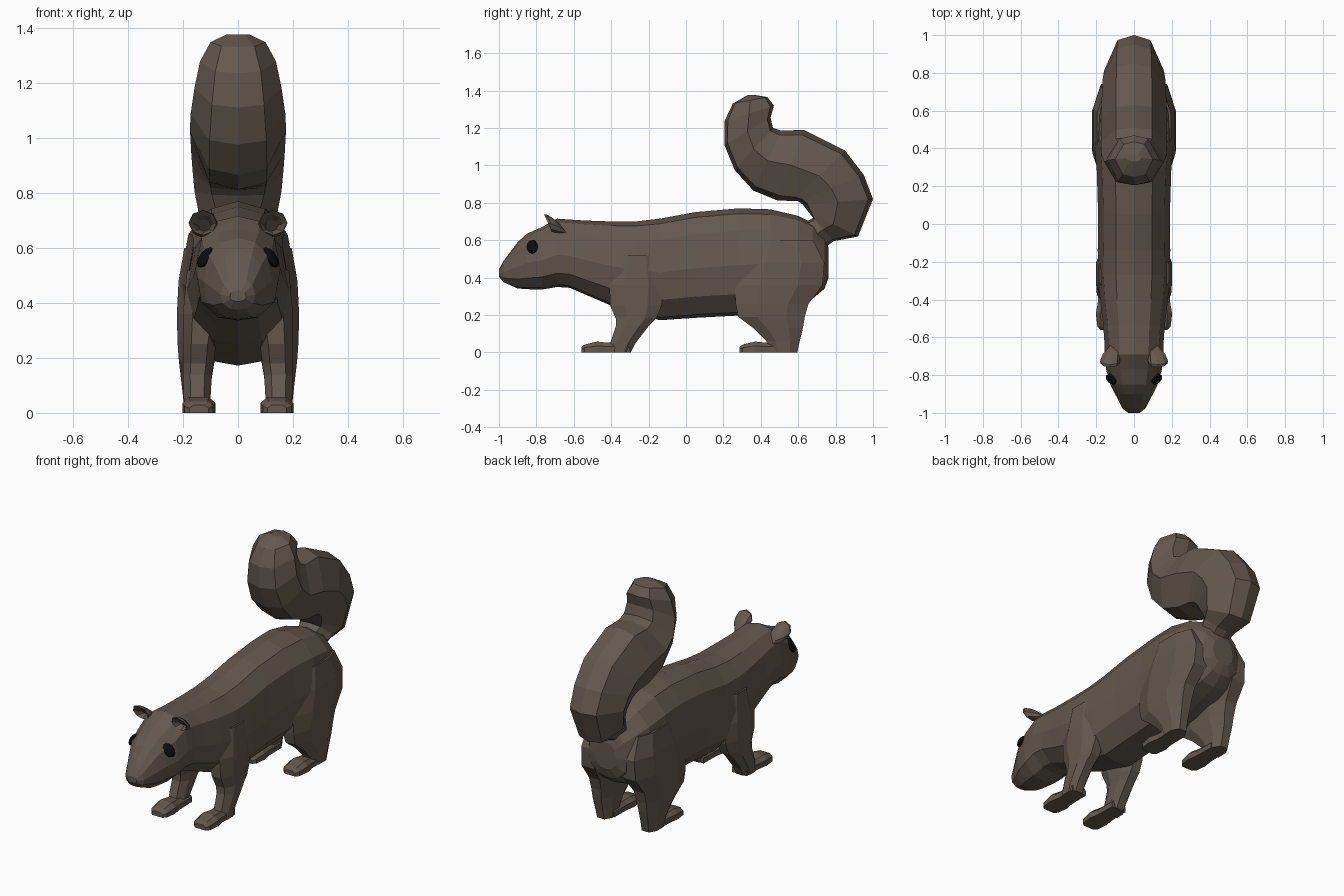
import bpy, bmesh, math
from mathutils import Vector

# Half cross-sections: (width fraction, position from point a to point b)
BODY = [(0, 1), (.5, .95), (.85, .79), (1, .47), (.9, .2), (.48, .03), (0, 0)]
TAIL = [(0, 1), (.55, .93), (1, .5), (.6, .07), (0, 0)]
LEG = [(.5, 1), (1, .72), (1, .28), (.5, 0)]
PAW = [(.6, 1), (1, .6), (1, 0)]


def ring(half, ya, za, yb, zb, w, cx=0):
    """Closed section spanning a-b in the yz plane, mirrored across cx."""
    pts = half + [(-u, t) for u, t in reversed(half) if u > 0]
    return [Vector((cx + u * w, ya + (yb - ya) * t, za + (zb - za) * t)) for u, t in pts]


def finish(bm, name, mirror=False, color=None):
    bmesh.ops.recalc_face_normals(bm, faces=bm.faces)
    mesh = bpy.data.meshes.new(name)
    bm.to_mesh(mesh)
    bm.free()
    ob = bpy.data.objects.new(name, mesh)
    bpy.context.collection.objects.link(ob)
    if mirror:
        ob.modifiers.new("Mirror", 'MIRROR')
    mat = bpy.data.materials.get(str(color)) or bpy.data.materials.new(str(color))
    mat.diffuse_color = color
    mesh.materials.append(mat)
    return ob


def loft(name, rings, color, mirror=False):
    bm = bmesh.new()
    loops = [[bm.verts.new(p) for p in r] for r in rings]
    n = len(loops[0])
    for a, b in zip(loops, loops[1:]):
        for i in range(n):
            j = (i + 1) % n
            bm.faces.new((a[i], a[j], b[j], b[i]))
    bm.faces.new(loops[0])
    bm.faces.new(loops[-1])
    return finish(bm, name, mirror, color)


FUR = (.125, .098, .076, 1)
BLACK = (.004, .004, .004, 1)

# Head and body: y, bottom, top, half width
body = [(-1, .405, .445, .03), (-.975, .375, .49, .062), (-.9, .342, .59, .10),
        (-.85, .338, .635, .125), (-.77, .336, .67, .148), (-.69, .35, .715, .155),
        (-.62, .345, .71, .157), (-.54, .31, .705, .163), (-.4, .25, .70, .18),
        (-.27, .21, .70, .19), (-.14, .172, .715, .192), (.05, .185, .75, .19),
        (.28, .197, .77, .197), (.45, .22, .765, .212), (.6, .26, .73, .205),
        (.68, .29, .69, .175), (.74, .34, .63, .125), (.762, .40, .56, .07)]
loft("body", [ring(BODY, y, lo, y, hi, w) for y, lo, hi, w in body], FUR)

# Curled tail: inner point, outer point, half width
tail = [(.63, .69, .73, .55, .09), (.68, .72, .79, .595, .11), (.655, .75, .92, .62, .135),
        (.625, .79, 1.0, .82, .158), (.60, .808, .95, .95, .165), (.57, .81, .85, 1.08, .17),
        (.49, .812, .63, 1.19, .173), (.36, .865, .51, 1.185, .175),
        (.26, .975, .465, 1.2, .172), (.205, 1.11, .452, 1.255, .158),
        (.205, 1.235, .47, 1.32, .138), (.25, 1.33, .435, 1.365, .10),
        (.33, 1.376, .37, 1.376, .04)]
loft("tail", [ring(TAIL, *p) for p in tail], FUR)

# Legs: z, front y, back y, inner x, outer x
front_leg = [(0, -.41, -.295, .10, .195), (.05, -.405, -.27, .10, .197),
             (.14, -.375, -.20, .095, .2), (.18, -.375, -.16, .088, .2),
             (.25, -.405, -.13, .08, .2), (.36, -.41, -.12, .06, .2),
             (.52, -.36, -.16, .06, .185)]
hind_leg = [(0, .45, .595, .10, .195), (.06, .43, .608, .10, .2),
            (.13, .36, .625, .095, .208), (.19, .28, .635, .085, .215),
            (.26, .265, .655, .075, .22), (.36, .26, .73, .05, .222),
            (.48, .30, .74, .05, .216), (.60, .36, .68, .06, .195)]
for name, rows in (("front_legs", front_leg), ("hind_legs", hind_leg)):
    loft(name, [ring(LEG, a, z, b, z, (x1 - x0) / 2, (x0 + x1) / 2)
                for z, a, b, x0, x1 in rows], FUR, True)

# Feet: y offset from toe, height, half width
paw = [(0, .028, .035), (.018, .042, .052), (.085, .058, .06), (.14, .052, .05), (.26, .05, .048)]
for name, toe in (("front_feet", -.56), ("hind_feet", .285)):
    loft(name, [ring(PAW, toe + d, 0, toe + d, h, w, .142) for d, h, w in paw], FUR, True)

# Cupped ears: depth along y, radius, back shift; last ring is the hollow
def ear_ring(y, r, cx, cz):
    return [Vector((cx + r * math.cos(k * math.tau / 8), y - .02 * math.sin(k * math.tau / 8),
                    cz + .9 * r * math.sin(k * math.tau / 8))) for k in range(8)]

ears = [(-.655, .03, .105, .66), (-.69, .046, .12, .675), (-.725, .053, .127, .69),
        (-.738, .05, .128, .691), (-.725, .037, .126, .688), (-.70, .024, .122, .682)]
loft("ears", [ear_ring(*e) for e in ears], FUR, True)

# Eyes
bm = bmesh.new()
bmesh.ops.create_uvsphere(bm, u_segments=8, v_segments=6, radius=1)
for v in bm.verts:
    x, y, z = v.co
    v.co = Vector((.119 + .022 * x + .012 * y, -.822 + .03 * y, .565 + .037 * z - .0))
    v.co.x -= .018 * z
finish(bm, "eyes", True, BLACK)
